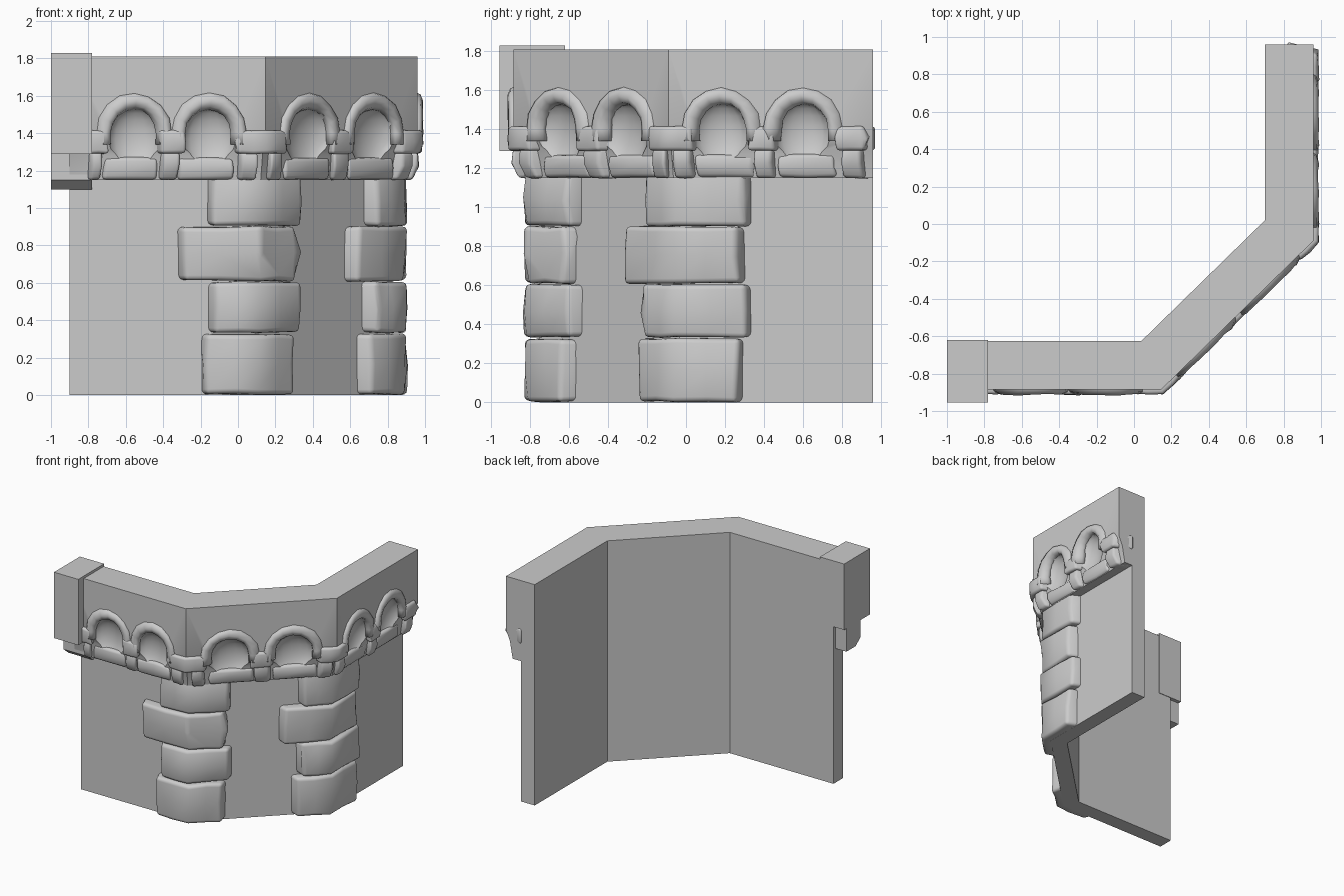
import bpy, bmesh, math, random
from mathutils import Vector, Matrix

random.seed(4)
cube = bpy.data.objects.get("Cube")
if cube:
    bpy.data.objects.remove(cube, do_unlink=True)

stone = bpy.data.materials.new("grey stone")
stone.use_nodes = True
GREY = (0.6, 0.6, 0.6, 1)
stone.diffuse_color = GREY
stone.node_tree.nodes["Principled BSDF"].inputs["Base Color"].default_value = GREY

# Inner line of the bent wall; d is measured outwards from it
PATH = [Vector(p) for p in ((-0.9, -0.625), (0.04, -0.625), (0.70, 0.02), (0.70, 0.96))]
DIRS = [(b - a).normalized() for a, b in zip(PATH, PATH[1:])]
NORMALS = [Vector((u.y, -u.x)) for u in DIRS]


def pos(k, t, d, z):
    """Point at t along the wall from corner k, mitred at the corner."""
    before, after = max(k - 1, 0), min(k, 2)
    n0, n1 = NORMALS[before], NORMALS[after]
    miter = (n0 + n1) / (1 + n0.dot(n1))
    p = PATH[k] + miter * d + DIRS[before if t < 0 else after] * t
    return Vector((p.x, p.y, z))


def sweep(name, rings, bevel=0.0, smooth=True):
    """Skin a row of equal rings and cap both ends."""
    bm = bmesh.new()
    rows = [[bm.verts.new(p) for p in ring] for ring in rings]
    n = len(rows[0])
    for a, b in zip(rows, rows[1:]):
        for i in range(n):
            j = (i + 1) % n
            bm.faces.new((a[i], a[j], b[j], b[i]))
    bm.faces.new(rows[0])
    bm.faces.new(rows[-1])
    bmesh.ops.recalc_face_normals(bm, faces=bm.faces)
    mesh = bpy.data.meshes.new(name)
    bm.to_mesh(mesh)
    bm.free()
    mesh.materials.append(stone)
    obj = bpy.data.objects.new(name, mesh)
    bpy.context.collection.objects.link(obj)
    if bevel:
        mod = obj.modifiers.new("rounded", "BEVEL")
        mod.width, mod.segments = bevel, 3
        mod.limit_method, mod.angle_limit = "ANGLE", math.radians(50)
    if smooth:
        for f in mesh.polygons:
            f.use_smooth = True
    return obj


def rough_block(name, k, t0, t1, d0, d1, z0, z1, bevel, rough, taper=0.0):
    """Hewn block that bends round corner k when t0 and t1 lie on both sides."""
    def j():
        return random.uniform(-rough, rough)
    stops = [t0, t0 / 2, 0, t1 / 2, t1] if t0 < 0 < t1 else [t0, (t0 + t1) / 2, t1]
    rings = []
    for t in stops:
        e = j()
        rings.append([pos(k, t + e, d0, z0 + j() / 2), pos(k, t + j(), d1 - taper + j(), z0 + j() / 2),
                      pos(k, t + j(), d1 + 0.005 + j(), (z0 + z1) / 2 + j()),
                      pos(k, t + j(), d1 + j(), z1 + j() / 2), pos(k, t + e, d0, z1 + j() / 2)])
    return sweep(name, rings, bevel)


# Wall: thin below, thick parapet above a sloping overhang
profile = [(0, 0), (0.125, 0), (0.125, 1.15), (0.2, 1.15), (0.225, 1.29),
           (0.26, 1.37), (0.26, 1.81), (0, 1.81)]
wall = sweep("wall", [[pos(k, 0, d, z) for d, z in profile] for k in range(4)], smooth=False)

# Arches: corner they are measured from, centre along the wall, half width
ARCHES = [(1, -0.70, 0.165), (1, -0.30, 0.165), (1, 0.33, 0.185),
          (1, 0.81, 0.185), (2, 0.27, 0.165), (2, 0.69, 0.165)]

# Rounded niches hollowed under the arches
bm = bmesh.new()
for k, t, r in ARCHES:
    c = pos(k, t, 0.265, 1.37)
    u = DIRS[k - 1 if t < 0 else k]
    turn = Matrix.Translation(c) @ Matrix.Rotation(math.atan2(u.y, u.x), 4, "Z")
    bmesh.ops.create_uvsphere(bm, u_segments=16, v_segments=10, radius=1,
                              matrix=turn @ Matrix.Diagonal((r - 0.02, 0.085, 0.17, 1)))
mesh = bpy.data.meshes.new("niche_cutter")
bm.to_mesh(mesh)
bm.free()
mesh.materials.append(stone)
for f in mesh.polygons:
    f.use_smooth = True
cutter = bpy.data.objects.new("niche_cutter", mesh)
cutter.hide_render = True
bpy.context.collection.objects.link(cutter)
mod = wall.modifiers.new("niches", "BOOLEAN")
mod.operation, mod.solver, mod.object = "DIFFERENCE", "EXACT", cutter
bpy.context.view_layer.objects.active = wall
wall.select_set(True)
bpy.ops.object.modifier_apply(modifier="niches")
bpy.data.objects.remove(cutter, do_unlink=True)
bpy.ops.object.shade_smooth_by_angle(angle=math.radians(30))

# Arch rings: faceted round bars
for k, t, r in ARCHES:
    rings = []
    steps = 8
    for s in range(-1, steps + 2):
        a = math.pi * min(max(s, 0), steps) / steps
        drop = 0.06 if s in (-1, steps + 1) else 0
        w = 0.046 + random.uniform(-0.004, 0.004)
        rings.append([pos(k, t + (r + w * math.cos(b)) * math.cos(a), 0.242 + w * math.sin(b),
                          1.40 - drop + (0.175 + w * math.cos(b)) * math.sin(a))
                      for b in (math.tau * i / 8 for i in range(8))])
    sweep("arch_ring", rings)

# Springer blocks under the arch feet, each on a small corbel
FEET = [(1, -0.95, -0.84), (1, -0.57, -0.43), (1, -0.15, 0.15), (1, 0.49, 0.65),
        (2, -0.14, 0.13), (2, 0.41, 0.55), (2, 0.86, 1.01)]
for k, a, b in FEET:
    rough_block("springer_block", k, a, b, 0.12, 0.282, 1.29, 1.415, 0.018, 0.006)
    if a < 0 < b:
        spans = [(a + 0.02, a + 0.11), (b - 0.11, b - 0.02)]
    else:
        spans = [(a + 0.025, b - 0.025)]
    for c, e in spans:
        rough_block("corbel", k, c, e, 0.12, 0.262, 1.15, 1.30, 0.018, 0.005, 0.03)

# Swelling stones between the corbels
for k, t, r in ARCHES:
    rough_block("sill_stone", k, t - r + 0.02, t + r - 0.02, 0.12, 0.225, 1.152, 1.27, 0.02, 0.008, 0.01)

# Corner quoins: four courses on each bend
COURSES = [(0.005, 0.325), (0.335, 0.605), (0.61, 0.90), (0.905, 1.18)]
QUOINS = {1: [(-0.29, 0.26), (-0.25, 0.31), (-0.41, 0.27), (-0.25, 0.31)],
          2: [(-0.26, 0.33), (-0.22, 0.37), (-0.36, 0.33), (-0.22, 0.36)]}
for k, spans in QUOINS.items():
    for (a, b), (z0, z1) in zip(spans, COURSES):
        rough_block("quoin", k, a, b, 0.08, 0.195, z0, z1, 0.025, 0.012)


# End pier and the bracket below it
def pier_part(name, outline, x0, x1):
    return sweep(name, [[Vector((x, y, z)) for y, z in outline] for x in (x0, x1)], smooth=False)


pier_part("end_pier", [(-0.955, 1.29), (-0.955, 1.83), (-0.62, 1.83), (-0.62, 1.29)], -1, -0.78)
pier_part("pier_bracket", [(-0.65, 1.30), (-0.65, 1.10), (-0.77, 1.10), (-0.83, 1.15), (-0.83, 1.30)],
          -1, -0.78)
